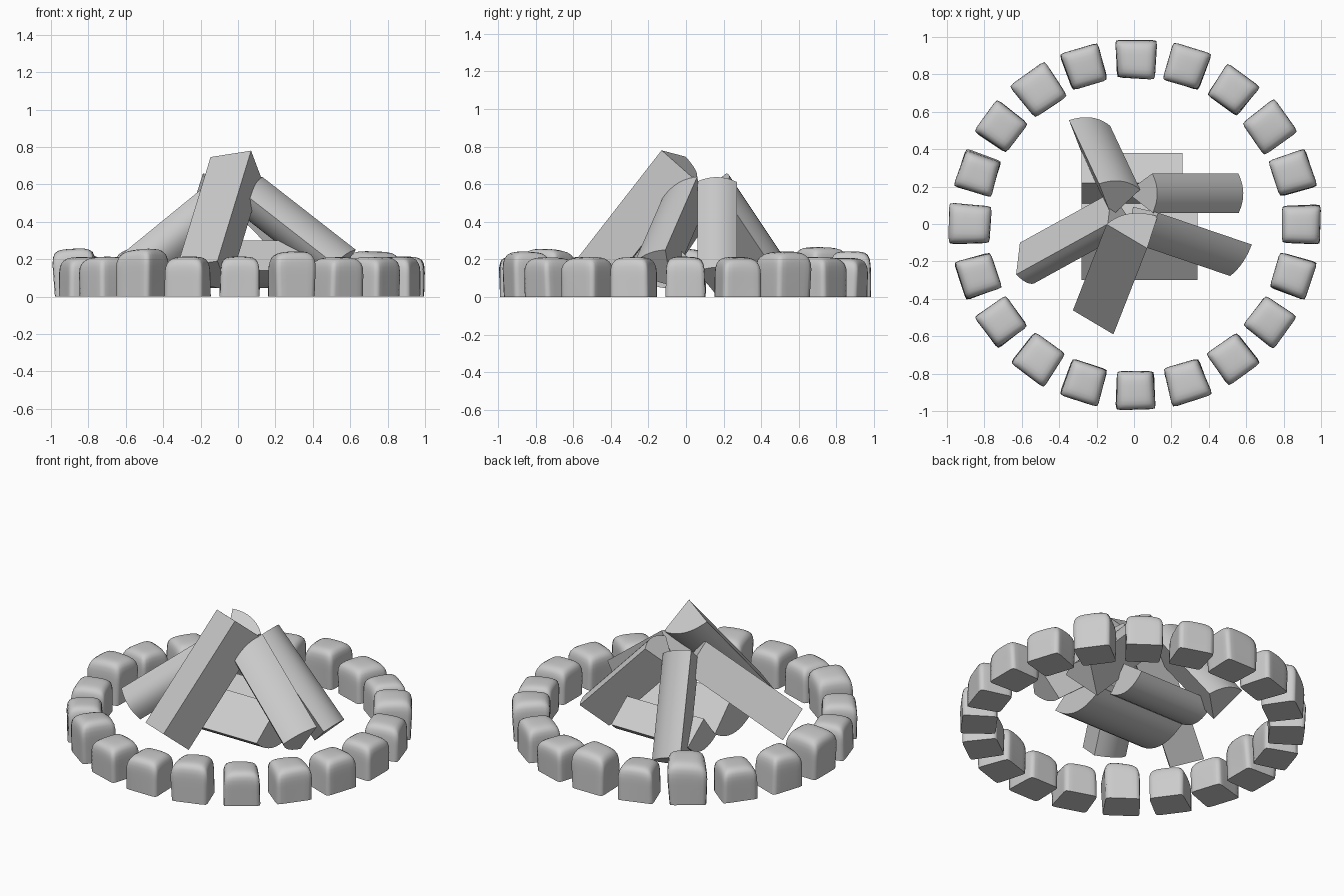
import bpy, bmesh, math, random
from mathutils import Vector, Matrix

if "Cube" in bpy.data.objects:
    bpy.data.objects.remove(bpy.data.objects["Cube"])

random.seed(11)
grey = bpy.data.materials.new("ash grey")
grey.diffuse_color = (0.6, 0.6, 0.6, 1)
grey.use_nodes = True
grey.node_tree.nodes["Principled BSDF"].inputs["Base Color"].default_value = grey.diffuse_color


def finish(name, bm, angle):
    bmesh.ops.recalc_face_normals(bm, faces=bm.faces)
    me = bpy.data.meshes.new(name)
    bm.to_mesh(me)
    bm.free()
    me.materials.append(grey)
    ob = bpy.data.objects.new(name, me)
    bpy.context.collection.objects.link(ob)
    bpy.ops.object.select_all(action='DESELECT')
    bpy.context.view_layer.objects.active = ob
    ob.select_set(True)
    bpy.ops.object.shade_smooth_by_angle(angle=math.radians(angle))
    return ob


def arc(a, b, away, bulge, n=10):
    """Points from a to b, bulging away from a third point; b is left out."""
    d = b - a
    out = (a + b) / 2 - away
    out = (out - d * out.dot(d) / d.length_squared).normalized()
    return [a.lerp(b, i / n) + out * bulge * 4 * (i / n) * (1 - i / n) for i in range(n)]


def split_log(name, heart, bark_a, bark_b, along, bulge=0.045, crown=0.0):
    """Wedge of split wood: two faces meet at the heart, bark arc opposite."""
    heart, a, b, along = map(Vector, (heart, bark_a, bark_b, along))
    axis = along.normalized()
    a -= axis * (a - heart).dot(axis)
    b -= axis * (b - heart).dot(axis)
    flank = arc(heart, a, b, crown) if crown else [heart]
    ring = flank + arc(a, b, heart, bulge) + [b]
    bm = bmesh.new()
    top = [bm.verts.new(p) for p in ring]
    end = [bm.verts.new(p + along) for p in ring]
    bm.faces.new(top)
    bm.faces.new(end[::-1])
    for i in range(len(ring)):
        j = (i + 1) % len(ring)
        bm.faces.new((top[i], end[i], end[j], top[j]))
    finish(name, bm, 30)


# Leaning logs, given from their upper ends
split_log("front_log", (.07, -.13, .78), (-.15, -.01, .735), (.13, .05, .64), (-.18, -.46, -.59))
split_log("right_log", (.13, .06, .64), (.02, -.11, .56), (0, .09, .45), (.5, -.17, -.39), .03, .022)
split_log("right_back_log", (-.04, .17, .48), (.09, .27, .62), (.09, .06, .625), (.46, 0, -.48), .035)
split_log("back_log", (-.12, .04, .52), (-.19, .22, .65), (.03, .19, .56), (-.16, .34, -.51), .035)
split_log("left_log", (-.12, .17, .48), (-.14, 0, .62), (-.01, 0, .455), (-.49, -.27, -.40), .055)

# Logs lying under the stack, bark down
split_log("front_base_log", (-.28, -.08, .3), (-.28, -.3, .14), (-.28, .11, .11), (.62, 0, 0), .08)
split_log("back_base_log", (-.28, .22, .25), (-.28, .1, .1), (-.28, .38, .13), (.54, 0, 0), .06)

# Ring of stones with flat, sharp feet and rounded tops: (height, girth) of the bigger ones
tall = {2: (1.15, 1.08), 5: (1.12, 1.04), 7: (1.22, 1.15), 9: (1.05, 1.0),
        10: (1.22, 1.1), 13: (1.2, 1.1), 16: (1.12, 1.06)}
for k in range(20):
    ang = math.radians(18 * k)
    height, girth = tall.get(k, (1.0, 1.0))
    rough = 0.008 if height == 1 else 0.014
    bm = bmesh.new()
    bmesh.ops.create_cube(bm, size=2)
    crease = bm.edges.layers.float.new("crease_edge")
    for e in bm.edges:
        low = sum(v.co.z < 0 for v in e.verts)
        e[crease] = (0.35, 0.6, 1.0)[low]
    for v in bm.verts:
        x, y, z = v.co
        top = z > 0
        v.co.x = x * (0.104 * girth if top else 0.101)
        v.co.y = y * (0.102 * girth if top else 0.103) * (1 + 0.04 * x)
        v.co.z = 0.212 * height if top else 0
        if top:
            v.co += Vector([random.uniform(-rough, rough) for _ in range(3)])
    bm.transform(Matrix.Translation((0.008, -0.002, 0)) @ Matrix.Rotation(ang, 4, 'Z')
                 @ Matrix.Translation((0.886, 0, 0)))
    stone = finish(f"stone_{k + 1}", bm, 180)
    # hard foot edge, soft everywhere else
    for e in stone.data.edges:
        e.use_edge_sharp = all(stone.data.vertices[i].co.z < 1e-4 for i in e.vertices)
    sub = stone.modifiers.new("rounding", 'SUBSURF')
    sub.levels = sub.render_levels = 3
